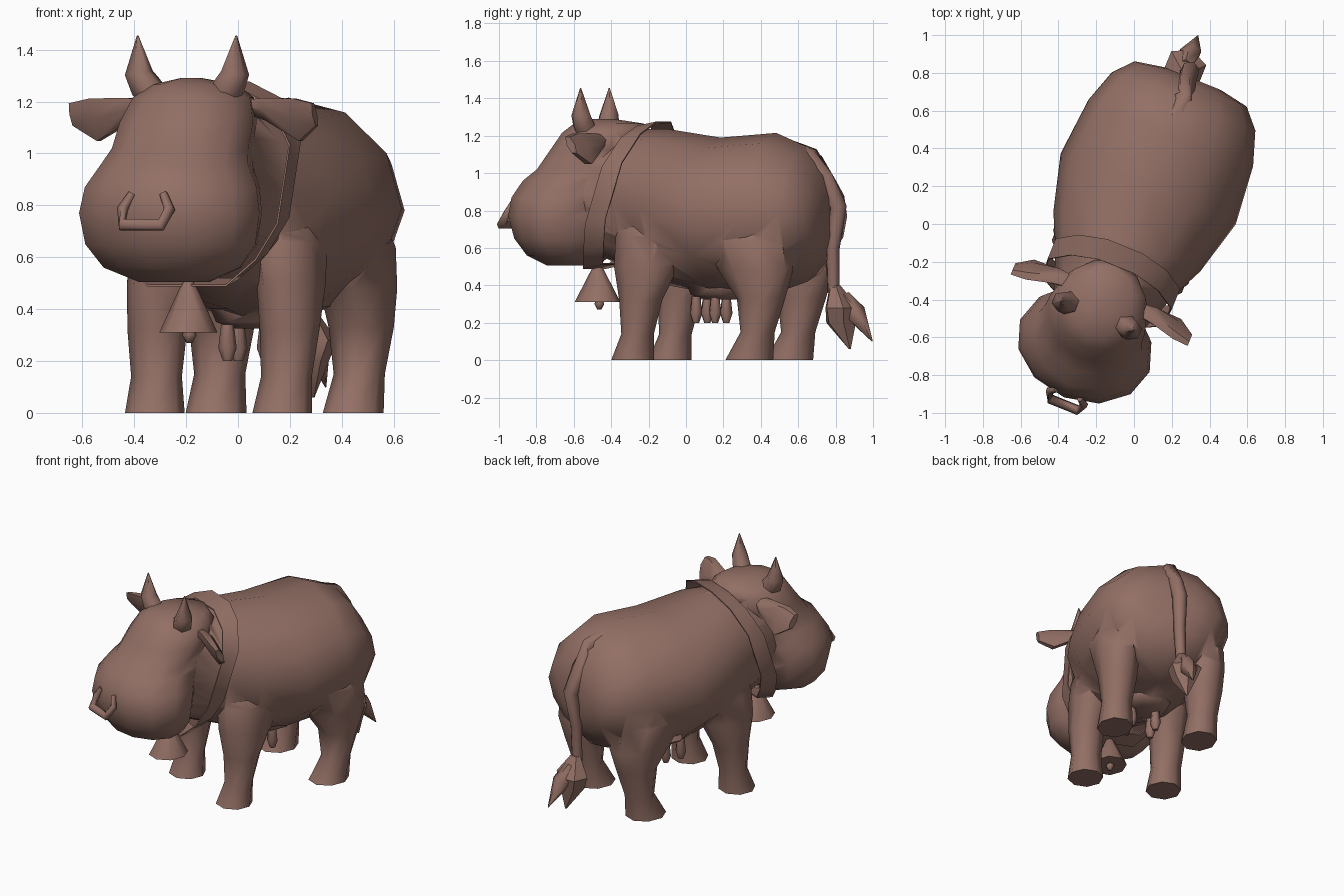
import bpy, bmesh, math
from mathutils import Vector

TURN = math.radians(-22)  # the whole animal stands turned on the grid
hide = bpy.data.materials.new("brown")
hide.diffuse_color = (0.29, 0.16, 0.13, 1)


def smooth(ob, angle):
    bpy.ops.object.select_all(action='DESELECT')
    ob.select_set(True)
    bpy.context.view_layer.objects.active = ob
    bpy.ops.object.shade_smooth_by_angle(angle=math.radians(angle))


def loft(name, rings, closed=False, mirror=False, angle=70):
    """Skin a list of equal-length point rings."""
    bm = bmesh.new()
    vs = [[bm.verts.new(p) for p in r] for r in rings]
    n = len(vs[0])
    pairs = list(zip(vs, vs[1:])) + ([(vs[-1], vs[0])] if closed else [])
    for a, b in pairs:
        for i in range(n):
            j = (i + 1) % n
            bm.faces.new((a[i], a[j], b[j], b[i]))
    if not closed:
        bm.faces.new(vs[0])
        bm.faces.new(vs[-1])
    bmesh.ops.recalc_face_normals(bm, faces=bm.faces)
    me = bpy.data.meshes.new(name)
    bm.to_mesh(me)
    bm.free()
    ob = bpy.data.objects.new(name, me)
    bpy.context.collection.objects.link(ob)
    me.materials.append(hide)
    if mirror:
        ob.modifiers.new("Mirror", 'MIRROR').use_mirror_merge = False
    ob.rotation_euler.z = TURN
    smooth(ob, angle)
    return ob


def fuse(target, others):
    """Union parts into one skin and drop the originals."""
    for o in others:
        m = target.modifiers.new("Union", 'BOOLEAN')
        m.operation, m.solver, m.object = 'UNION', 'EXACT', o
        bpy.context.view_layer.objects.active = target
        bpy.ops.object.modifier_apply(modifier=m.name)
        bpy.data.objects.remove(o)
    smooth(target, 75)


def circle(n, off=0.5):
    return [(math.cos(2 * math.pi * (i + off) / n), math.sin(2 * math.pi * (i + off) / n)) for i in range(n)]


def flat_rings(rows, n, off=0.5):
    """Horizontal rings from rows of (x, y, z, rx, ry)."""
    return [[(x + rx * c, y + ry * s, z) for c, s in circle(n, off)] for x, y, z, rx, ry in rows]


def tube(name, path, radii, n=6, **kw):
    """Tapered tube along a path."""
    pts = [Vector(p) for p in path]
    rings = []
    for i, p in enumerate(pts):
        t = (pts[min(i + 1, len(pts) - 1)] - pts[max(i - 1, 0)]).normalized()
        u = t.cross(Vector((0, 1, 0)) if abs(t.y) < 0.7 else Vector((1, 0, 0))).normalized()
        w = t.cross(u)
        rings.append([p + (u * c + w * s) * radii[i] for c, s in circle(n)])
    return loft(name, rings, **kw)


# body: upright rings from neck to rump (y, half width, bottom, top)
rows = [(-0.55, 0.24, 0.58, 1.2), (-0.28, 0.335, 0.47, 1.235), (-0.1, 0.42, 0.4, 1.235),
        (0.2, 0.5, 0.345, 1.19), (0.52, 0.47, 0.36, 1.215), (0.7, 0.41, 0.42, 1.14),
        (0.8, 0.32, 0.55, 0.99), (0.83, 0.16, 0.66, 0.87)]
body = loft("body", [[(w * c * (1 + 0.08 * min(s, 0)), y, (lo + hi) / 2 + (hi - lo) / 2 * s)
                      for c, s in circle(12, 0)] for y, w, lo, hi in rows])

# head: flat rings from chin to crown (z, half width, front, back)
rows = [(0.505, 0.14, -0.79, -0.52), (0.56, 0.28, -0.89, -0.46), (0.65, 0.35, -0.955, -0.42),
        (0.77, 0.37, -0.99, -0.4), (0.87, 0.35, -0.975, -0.38), (0.96, 0.295, -0.92, -0.34),
        (1.02, 0.275, -0.84, -0.31), (1.12, 0.27, -0.765, -0.26), (1.215, 0.235, -0.7, -0.22),
        (1.265, 0.16, -0.64, -0.25), (1.29, 0.04, -0.54, -0.42)]
head = loft("head", flat_rings([(0, (f + b) / 2, z, w, (b - f) / 2) for z, w, f, b in rows], 12, 0))

# legs: slim shank, flared hoof, broad shoulder or thigh blending into the body
fore = [(0.265, -0.2, 0, 0.115, 0.115), (0.27, -0.17, 0.14, 0.1, 0.085), (0.275, -0.15, 0.32, 0.115, 0.115),
        (0.27, -0.12, 0.5, 0.125, 0.18), (0.25, -0.09, 0.66, 0.135, 0.21), (0.2, -0.06, 0.85, 0.12, 0.18)]
rear = [(0.285, 0.48, 0, 0.115, 0.13), (0.29, 0.53, 0.15, 0.1, 0.09), (0.29, 0.55, 0.33, 0.125, 0.13),
        (0.29, 0.52, 0.48, 0.14, 0.21), (0.29, 0.47, 0.64, 0.15, 0.24), (0.22, 0.42, 0.85, 0.14, 0.18)]
legs = [loft("leg", flat_rings([(k * x, y, z, rx, ry) for x, y, z, rx, ry in r], 8))
        for r in (fore, rear) for k in (1, -1)]

# udder
udder = loft("udder", flat_rings([(0, 0.2, 0.45, 0.2, 0.2), (0, 0.2, 0.35, 0.16, 0.16),
                                  (0, 0.2, 0.325, 0.08, 0.09)], 8))
fuse(body, [head, udder] + legs)

# teats
for y in (0.09, 0.2):
    loft("teat", flat_rings([(0.08, y, 0.34, 0.025, 0.025), (0.08, y, 0.25, 0.036, 0.036),
                             (0.08, y, 0.2, 0.018, 0.018)], 6), mirror=True)

# horns: bulge outward, then a sharp point
tube("horn", [(0.13, -0.505, 1.2), (0.175, -0.52, 1.26), (0.2, -0.525, 1.31), (0.205, -0.525, 1.455)],
     [0.06, 0.062, 0.055, 0.003], mirror=True)

# ears: leaf shapes reaching sideways, lower edge swept back (x, y, z, half depth, half height)
rows = [(0.2, -0.41, 1.18, 0.035, 0.03), (0.28, -0.41, 1.17, 0.045, 0.05),
        (0.42, -0.43, 1.13, 0.04, 0.095), (0.505, -0.46, 1.15, 0.025, 0.05)]
loft("ear", [[(x, y + dy * c - dz * 0.45 * s, z + dz * s) for c, s in circle(6, 0)]
             for x, y, z, dy, dz in rows], mirror=True, angle=45)

# collar: closed strap, leaning back at the top (x, y, z of one half)
half = [(0.1, -0.185, 1.265), (0.25, -0.22, 1.2), (0.355, -0.285, 1.045), (0.345, -0.385, 0.74),
        (0.27, -0.425, 0.6), (0.165, -0.47, 0.5)]
loop = half + [(-x, y, z) for x, y, z in reversed(half)]
strap = []
for x, y, z in loop:
    k, m = 0.98, 0.85
    strap.append([(x, y - 0.058, z - 0.012), (x, y + 0.058, z + 0.012),
                  (x * k, y + 0.058, m + 0.012 + (z - m) * k), (x * k, y - 0.058, m - 0.012 + (z - m) * k)])
loft("collar", strap, closed=True, angle=60)

# bell and clapper under the chin
loft("bell", flat_rings([(0, -0.51, 0.51, 0.015, 0.015), (0, -0.51, 0.49, 0.03, 0.03),
                         (0, -0.51, 0.31, 0.11, 0.125)], 8))
loft("clapper", flat_rings([(0, -0.5, 0.36, 0.01, 0.01), (0, -0.5, 0.3, 0.028, 0.028),
                            (0, -0.5, 0.27, 0.012, 0.012)], 6))

# open nose ring
side = [(0.065, -0.965, 0.845), (0.098, -0.985, 0.785), (0.08, -1.025, 0.725)]
tube("nose_ring", [(0.015 - x, y, z) for x, y, z in side] + [(0.015 + x, y, z) for x, y, z in side[::-1]],
     [0.016, 0.022, 0.026, 0.026, 0.022, 0.016])

# tail with a forked tuft
tube("tail", [(-0.01, 0.6, 1.13), (-0.01, 0.71, 1.09), (-0.02, 0.79, 0.97), (-0.03, 0.865, 0.82),
              (-0.04, 0.83, 0.6), (-0.05, 0.83, 0.36)], [0.05, 0.055, 0.052, 0.05, 0.04, 0.035], n=6)
loft("tail_tuft", flat_rings([(-0.05, 0.84, 0.4, 0.03, 0.03), (-0.06, 0.875, 0.28, 0.115, 0.095),
                              (-0.06, 0.87, 0.2, 0.08, 0.085), (-0.06, 0.92, 0.06, 0.006, 0.006)], 6), angle=45)
tube("tuft_prong", [(-0.06, 0.88, 0.34), (-0.06, 0.95, 0.25), (-0.06, 1.05, 0.1)], [0.04, 0.06, 0.003], n=5)
